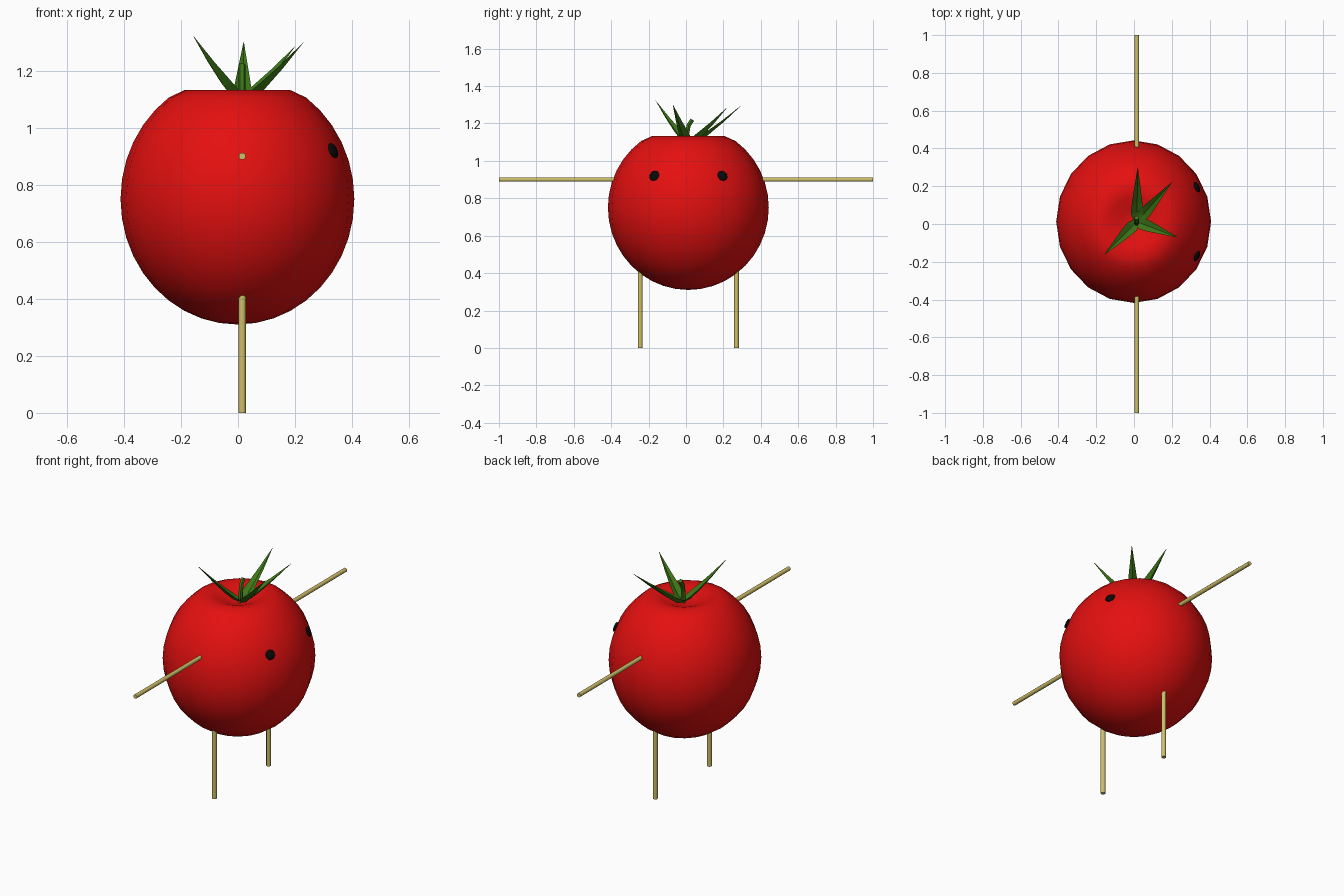
import bpy, bmesh, math
from mathutils import Vector, Matrix

if "Cube" in bpy.data.objects:
    bpy.data.objects.remove(bpy.data.objects["Cube"])


def material(name, rgb):
    m = bpy.data.materials.new(name)
    m.diffuse_color = (*rgb, 1.0)
    m.use_nodes = True
    m.node_tree.nodes["Principled BSDF"].inputs["Base Color"].default_value = m.diffuse_color
    return m


RED = material("tomato red", (0.78, 0.005, 0.005))
GREEN = material("leaf green", (0.045, 0.18, 0.008))
TAN = material("stick tan", (0.62, 0.52, 0.14))
BLACK = material("eye black", (0.003, 0.003, 0.003))

CENTRE = Vector((-0.002, 0.0125, 0.75))
RADII = Vector((0.41, 0.43, 0.44))


def finish(bm, name, mat, smooth=False):
    bmesh.ops.recalc_face_normals(bm, faces=bm.faces)
    for f in bm.faces:
        f.smooth = smooth
    mesh = bpy.data.meshes.new(name)
    bm.to_mesh(mesh)
    bm.free()
    mesh.materials.append(mat)
    ob = bpy.data.objects.new(name, mesh)
    bpy.context.collection.objects.link(ob)
    return ob


def loft(bm, rings):
    """Skin a list of equal-length point rings and cap both ends."""
    vs = [[bm.verts.new(p) for p in r] for r in rings]
    n = len(vs[0])
    for a, b in zip(vs, vs[1:]):
        for i in range(n):
            j = (i + 1) % n
            bm.faces.new((a[i], a[j], b[j], b[i]))
    bm.faces.new(vs[0])
    bm.faces.new(vs[-1])


def tube(name, points, radii, mat, sides=8):
    """Round stick through points."""
    pts = [Vector(p) for p in points]
    rings = []
    for i, p in enumerate(pts):
        d = pts[min(i + 1, len(pts) - 1)] - pts[max(i - 1, 0)]
        u = d.cross(Vector((1, 0, 0))).normalized()
        v = d.cross(u).normalized()
        rings.append([p + radii[i] * (u * math.cos(a) + v * math.sin(a))
                      for a in (math.tau * (k + 0.5) / sides for k in range(sides))])
    bm = bmesh.new()
    loft(bm, rings)
    ob = finish(bm, name, mat, True)
    bpy.ops.object.select_all(action='DESELECT')
    ob.select_set(True)
    bpy.context.view_layer.objects.active = ob
    bpy.ops.object.shade_smooth_by_angle(angle=math.radians(50))
    return ob


# Body: round fruit with a dimple pressed into the crown
bm = bmesh.new()
bmesh.ops.create_uvsphere(bm, u_segments=20, v_segments=20, radius=1.0)
for v in bm.verts:
    polar = math.degrees(math.acos(max(-1, min(1, v.co.z))))
    v.co = CENTRE + Vector(a * b for a, b in zip(v.co, RADII))
    if polar < 30:
        v.co.z = {0: 1.080, 9: 1.095, 18: 1.120, 27: 1.132}[round(polar / 9) * 9]
finish(bm, "body", RED, True)

# Arms and legs: thin sticks
for side, sign, leg_y in (("front", -1, -0.245), ("back", 1, 0.27)):
    tube(side + "_arm", [(0.015, sign * 0.37, 0.90), (0.015, sign, 0.90)],
         [0.0125] * 2, TAN)
    tube(side + "_leg", [(0.015, leg_y, 0.0), (0.015, leg_y, 0.42)],
         [0.0135] * 2, TAN)

# Eyes: flattened discs lying on the skin
for name, y in (("front_eye", -0.17), ("back_eye", 0.195)):
    dy, dz = (y - CENTRE.y) / RADII.y, (0.92 - CENTRE.z) / RADII.z
    dx = math.sqrt(1 - dy * dy - dz * dz)
    spot = Vector((CENTRE.x + dx * RADII.x, y, 0.92))
    normal = Vector((dx / RADII.x, dy / RADII.y, dz / RADII.z))
    turn = normal.to_track_quat('Z', 'Y').to_matrix().to_4x4()
    bm = bmesh.new()
    bmesh.ops.create_uvsphere(
        bm, u_segments=10, v_segments=6, radius=1.0,
        matrix=Matrix.Translation(spot) @ turn @ Matrix.Diagonal((0.029, 0.029, 0.009, 1)))
    finish(bm, name, BLACK, True)

# Stem: short, bent towards the back
tube("stem", [(0.014, 0.005, 1.07), (0.014, 0.005, 1.14), (0.014, 0.014, 1.19),
              (0.014, 0.034, 1.22)], [0.014, 0.013, 0.013, 0.013], GREEN, 6)

# Leaves: pointed blades with a folded keel, sweeping up from the dimple
HUB = Vector((0.015, 0.012, 1.088))
TIPS = [(0.02, 0.30, 1.30), (0.20, 0.22, 1.285),
        (0.23, -0.07, 1.30), (-0.157, -0.162, 1.322)]
SECTIONS = [(0.0, 0.014), (0.16, 0.032), (0.35, 0.028), (0.65, 0.016), (1.0, 0.0008)]
for i, tip in enumerate(TIPS):
    span = Vector(tip) - HUB
    flat = Vector((span.x, span.y, 0)).normalized()
    side = Vector((-flat.y, flat.x, 0))
    up = (Vector((0, 0, 1)) - flat * 0.8).normalized()
    rings = []
    for t, w in SECTIONS:
        c = HUB + Vector((span.x * t, span.y * t, span.z * t ** 1.2))
        rings.append([c + side * w + up * w * 0.3, c - up * w * 0.1,
                      c - side * w + up * w * 0.3, c - up * w * 0.4])
    bm = bmesh.new()
    loft(bm, rings)
    finish(bm, "leaf_%d" % (i + 1), GREEN)
